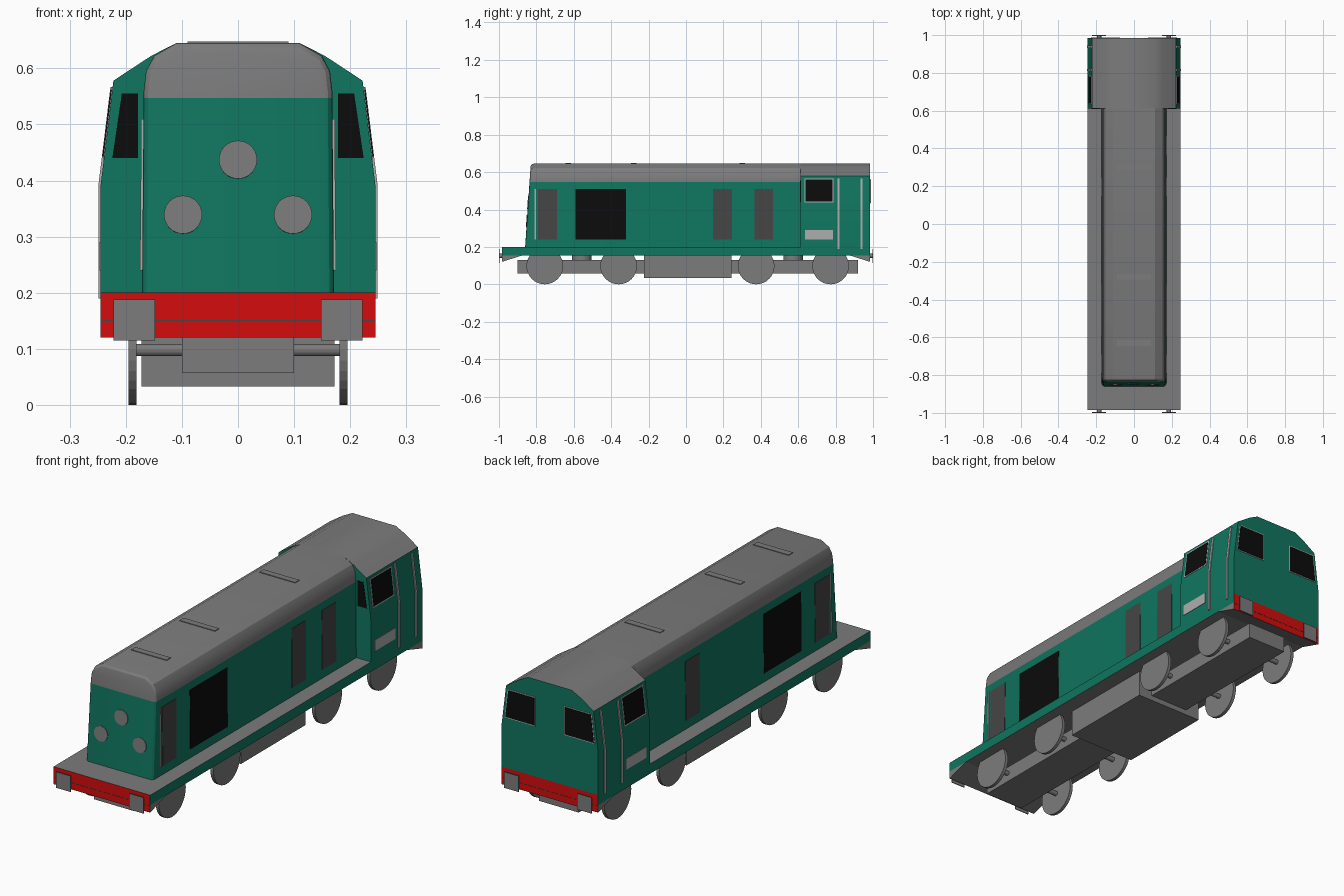
import bpy, bmesh, math
from mathutils import Vector

if "Cube" in bpy.data.objects:
    bpy.data.objects.remove(bpy.data.objects["Cube"])


def material(name, r, g, b):
    m = bpy.data.materials.new(name)
    m.diffuse_color = (r, g, b, 1)
    m.use_nodes = True
    m.node_tree.nodes["Principled BSDF"].inputs["Base Color"].default_value = m.diffuse_color
    return m


GREEN = material("green", 0.005, 0.182, 0.117)
GREY = material("grey", 0.2, 0.2, 0.2)
RED = material("red", 0.66, 0.004, 0.004)
BLACK = material("black", 0.0035, 0.0035, 0.0035)
DARK = material("dark grey", 0.06, 0.06, 0.06)
LIGHT = material("light grey", 0.42, 0.42, 0.42)


def finish(name, bm, mats, rule=None):
    bmesh.ops.recalc_face_normals(bm, faces=bm.faces[:])
    bm.normal_update()
    if rule:
        for f in bm.faces:
            f.material_index = mats.index(rule(f.normal, f.calc_center_median()))
    me = bpy.data.meshes.new(name)
    bm.to_mesh(me)
    bm.free()
    for m in mats:
        me.materials.append(m)
    ob = bpy.data.objects.new(name, me)
    bpy.context.collection.objects.link(ob)
    return ob


def prism_bm(pts, vec):
    # polygon swept along a vector
    bm = bmesh.new()
    f = bm.faces.new([bm.verts.new(p) for p in pts])
    ext = bmesh.ops.extrude_face_region(bm, geom=[f], use_keep_orig=True)
    for v in ext["geom"]:
        if isinstance(v, bmesh.types.BMVert):
            v.co += Vector(vec)
    return bm


def prism(name, pts, vec, mats, rule=None):
    return finish(name, prism_bm(pts, vec), mats, rule)


def box(name, x, y, z, mats, rule=None):
    pts = [(x[0], y[0], z[0]), (x[1], y[0], z[0]), (x[1], y[1], z[0]), (x[0], y[1], z[0])]
    return prism(name, pts, (0, 0, z[1] - z[0]), mats, rule)


def cylinder(name, r, depth, loc, axis, mat, n=32):
    bm = bmesh.new()
    bmesh.ops.create_cone(bm, cap_ends=True, segments=n, radius1=r, radius2=r, depth=depth)
    ob = finish(name, bm, [mat])
    ob.rotation_mode = 'QUATERNION'
    ob.rotation_quaternion = Vector(axis).to_track_quat('Z', 'Y')
    ob.location = loc
    return ob


def cut(bm, z):
    bmesh.ops.bisect_plane(bm, geom=bm.verts[:] + bm.edges[:] + bm.faces[:],
                           plane_co=(0, 0, z), plane_no=(0, 0, 1))


def mirrored(half):
    return half + [(-x, z) for x, z in reversed(half)]


# running plate: grey top, green sides, red front
def deck_rule(n, c):
    if n.y < -0.5:
        return RED
    return GREEN if abs(n.x) > 0.5 else GREY


box("running_plate", (-0.245, 0.245), (-0.985, 0.612), (0.155, 0.2), [GREEN, GREY, RED], deck_rule)

# hood with sloped, rounded nose
roof = [(0.168, 0.56), (0.164, 0.595), (0.15, 0.622), (0.11, 0.645)]
bm = prism_bm([(x, -0.86, z) for x, z in mirrored([(0.171, 0.198)] + roof)], (0, 1.475, 0))
for v in bm.verts:
    if v.co.y < 0:
        v.co.y += (v.co.z - 0.2) / 0.445 * 0.03
nose = [e for e in bm.edges if all(v.co.y < 0 for v in e.verts)
        and not all(v.co.z < 0.25 for v in e.verts)]
bmesh.ops.bevel(bm, geom=nose, offset=0.016, segments=3, profile=0.5, affect='EDGES')
cut(bm, 0.547)
hood = finish("engine_hood", bm, [GREEN, GREY], lambda n, c: GREY if c.z > 0.547 else GREEN)

# cab with green gable ends, grey roof, red strip at the back
cab_half = [(0.245, 0.155), (0.245, 0.39), (0.222, 0.578), (0.155, 0.622), (0.11, 0.645)]
bm = prism_bm([(x, 0.612, z) for x, z in mirrored(cab_half)], (0, 0.373, 0))
cut(bm, 0.2)


def cab_rule(n, c):
    if n.y > 0.5 and c.z < 0.2:
        return RED
    if abs(n.y) < 0.5 and (c.z > 0.578 or n.z < -0.5):
        return GREY
    return GREEN


cab = finish("cab", bm, [GREEN, GREY, RED], cab_rule)
for ob in (hood, cab):
    bpy.context.view_layer.objects.active = ob
    for o in bpy.data.objects:
        o.select_set(o is ob)
    bpy.ops.object.shade_smooth_by_angle(angle=math.radians(28))


def cab_x(z):
    return 0.245 - max(0, z - 0.39) * 0.023 / 0.188


def hood_x(z):
    return 0.171 - (z - 0.198) * 0.003 / 0.362


def side_plate(name, y, z, fx, thick, mat, sides=(1, -1)):
    # thin plate following the side wall
    zs = [z[0]] + ([0.39] if z[0] < 0.39 < z[1] else []) + [z[1]]
    prof = [(fx(h) + thick, h) for h in zs] + [(fx(h) - 0.002, h) for h in reversed(zs)]
    for s in sides:
        prism(name, [(s * x, y[0], h) for x, h in prof], (0, y[1] - y[0], 0), [mat])


# hood side grilles and doors
side_plate("radiator_grille", (-0.59, -0.32), (0.24, 0.51), hood_x, 0.002, BLACK)
side_plate("front_louvre", (-0.79, -0.69), (0.24, 0.51), hood_x, 0.002, DARK)
side_plate("middle_louvre", (0.145, 0.247), (0.24, 0.51), hood_x, 0.002, DARK)
side_plate("rear_louvre", (0.365, 0.465), (0.24, 0.51), hood_x, 0.002, DARK, (1,))
side_plate("hood_handrail", (-0.81, -0.802), (0.24, 0.51), hood_x, 0.004, LIGHT)

# cab side details
side_plate("cab_side_window_frame", (0.633, 0.788), (0.437, 0.567), cab_x, 0.0015, LIGHT)
side_plate("cab_side_window", (0.639, 0.782), (0.443, 0.561), cab_x, 0.003, BLACK)
side_plate("cab_side_panel", (0.637, 0.787), (0.24, 0.29), cab_x, 0.002, LIGHT)
for y in (0.815, 0.938):
    side_plate("cab_handrail", (y - 0.006, y + 0.006), (0.19, 0.567), cab_x, 0.004, LIGHT)

# cab end windows
for s in (1, -1):
    front = [(0.178, 0.44), (0.224, 0.44), (0.207, 0.555), (0.178, 0.555)]
    prism("cab_front_window", [(s * x, 0.613, z) for x, z in front], (0, -0.003, 0), [BLACK])
    for name, g, t, m in (("cab_rear_window_frame", 0.004, 0.003, LIGHT),
                          ("cab_rear_window", 0, 0.0045, BLACK)):
        rear = [(0.077 - g, 0.435 - g), (0.224 + g, 0.435 - g),
                (0.209 + g, 0.56 + g), (0.077 - g, 0.56 + g)]
        prism(name, [(s * x, 0.983, z) for x, z in rear], (0, 2 * 0.001 + t - 0.001, 0), [m])

# marker discs on the sloped nose
for x, z in ((0, 0.437), (-0.098, 0.339), (0.098, 0.339)):
    y = -0.86 + (z - 0.2) / 0.445 * 0.03
    cylinder("nose_disc", 0.034, 0.006, (x, y, z), (0, -0.445, 0.03), GREY)

# low raised roof covers
for y in (-0.63, -0.28, 0.3):
    box("roof_cover", (-0.09, 0.09), (y - 0.015, y + 0.015), (0.64, 0.648), [GREY])

# end valances and buffers
for s in (-1, 1):
    wedge = [(-0.245, s * 0.985, 0.156), (-0.245, s * 0.985, 0.12), (-0.245, s * 0.87, 0.156)]
    prism("end_valance", wedge, (0.49, 0, 0), [GREY, RED],
          lambda n, c: RED if abs(n.y) > 0.8 else GREY)
    box("beam_seam", (-0.245, 0.245), sorted((s * 0.984, s * 0.986)), (0.1495, 0.1515), [DARK])
    for side in (-1, 1):
        x = side * 0.185
        box("buffer_plate", (x - 0.037, x + 0.037), sorted((s * 0.996, s * 1.0)), (0.115, 0.188), [GREY])
        cylinder("buffer_shank", 0.012, 0.016, (x, s * 0.99, 0.152), (0, 1, 0), GREY, 12)

# fuel tank between the bogies
box("fuel_tank", (-0.172, 0.172), (-0.225, 0.242), (0.033, 0.156), [GREY])

# bogies with pivots, axles and wheels
for y0, y1, pivot, axles in ((-0.9, -0.225, -0.557, (-0.755, -0.36)),
                             (0.242, 0.92, 0.573, (0.375, 0.773))):
    box("bogie_frame", (-0.1, 0.1), (y0, y1), (0.057, 0.13), [GREY])
    cylinder("bogie_pivot", 0.053, 0.03, (0, pivot, 0.142), (0, 0, 1), GREY)
    for y in axles:
        cylinder("axle", 0.011, 0.37, (0, y, 0.098), (1, 0, 0), GREY, 16)
        for s in (-1, 1):
            cylinder("wheel", 0.098, 0.015, (s * 0.188, y, 0.098), (1, 0, 0), GREY)
